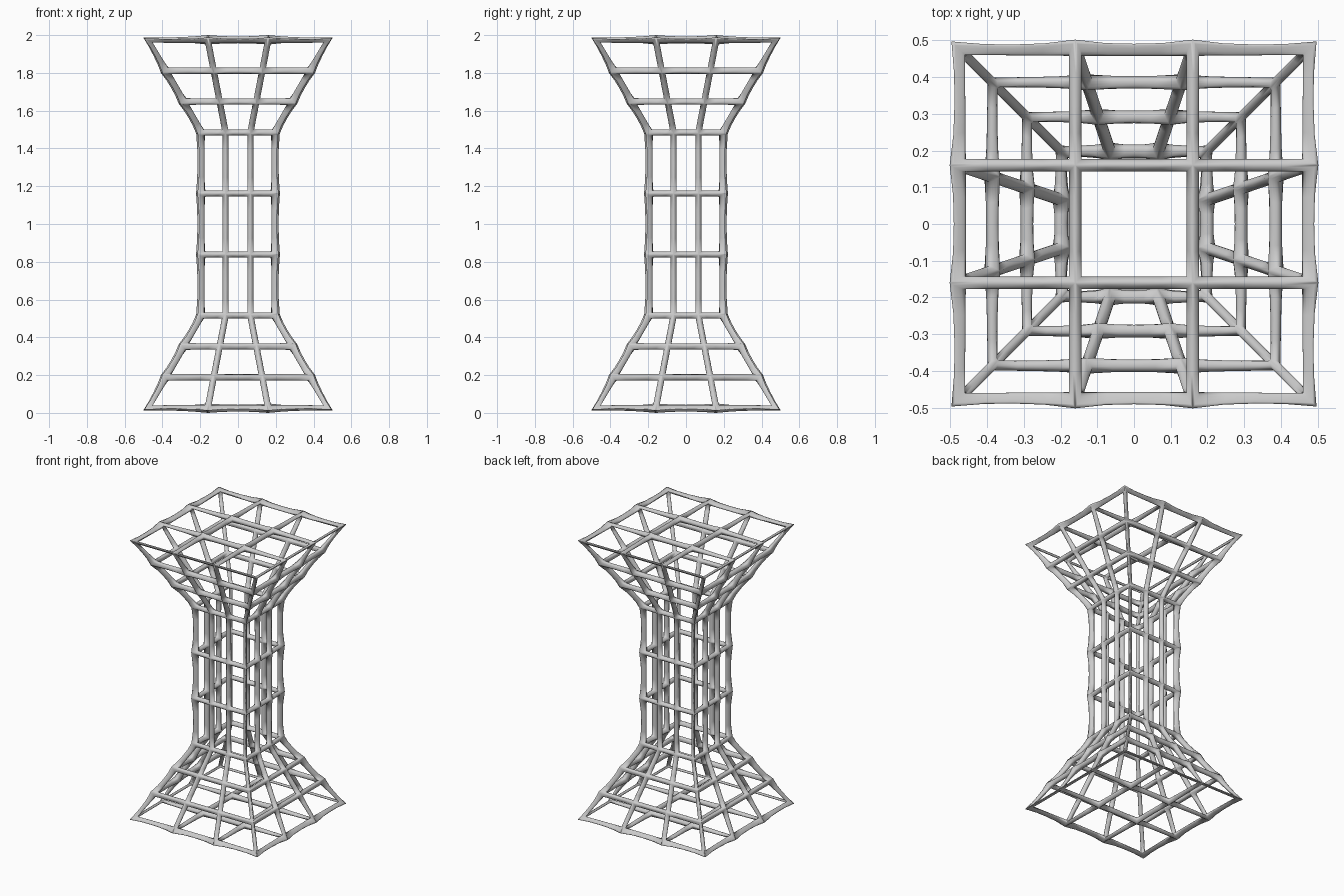
import bpy, bmesh

if "Cube" in bpy.data.objects:
    bpy.data.objects.remove(bpy.data.objects["Cube"])

N = 3  # cells per side and per section
# section corners as (half width, height), each section cut into three
profile = [(0.48, 0.025), (0.197, 0.515), (0.197, 1.485), (0.48, 1.975)]
rings = [profile[0]]
for (w0, z0), (w1, z1) in zip(profile, profile[1:]):
    rings += [(w0 + (w1 - w0) * k / N, z0 + (z1 - z0) * k / N) for k in range(1, N + 1)]

bm = bmesh.new()
last = len(rings) - 1
verts = {}
for k, (w, z) in enumerate(rings):
    for i in range(N + 1):
        for j in range(N + 1):
            if k in (0, last) or i in (0, N) or j in (0, N):
                verts[i, j, k] = bm.verts.new((w * (2 * i / N - 1), w * (2 * j / N - 1), z))


def quad(*keys):
    bm.faces.new([verts[key] for key in keys])


# four side walls
for k in range(last):
    for a in range(N):
        for s in (0, N):
            quad((a, s, k), (a + 1, s, k), (a + 1, s, k + 1), (a, s, k + 1))
            quad((s, a, k), (s, a + 1, k), (s, a + 1, k + 1), (s, a, k + 1))
# top and bottom grids
for k in (0, last):
    for i in range(N):
        for j in range(N):
            quad((i, j, k), (i + 1, j, k), (i + 1, j + 1, k), (i, j + 1, k))
bmesh.ops.recalc_face_normals(bm, faces=bm.faces)

mesh = bpy.data.meshes.new("lattice_pedestal")
bm.to_mesh(mesh)
bm.free()
pedestal = bpy.data.objects.new("lattice_pedestal", mesh)
bpy.context.collection.objects.link(pedestal)

# round bars along every edge, creased at the joints so they stay straight
wire = pedestal.modifiers.new("bars", 'WIREFRAME')
wire.thickness = 0.05
wire.offset = 0
wire.use_even_offset = True
wire.use_replace = True
wire.use_crease = True
wire.crease_weight = 1.0
sub = pedestal.modifiers.new("rounding", 'SUBSURF')
sub.levels = sub.render_levels = 2
for p in mesh.polygons:
    p.use_smooth = True
